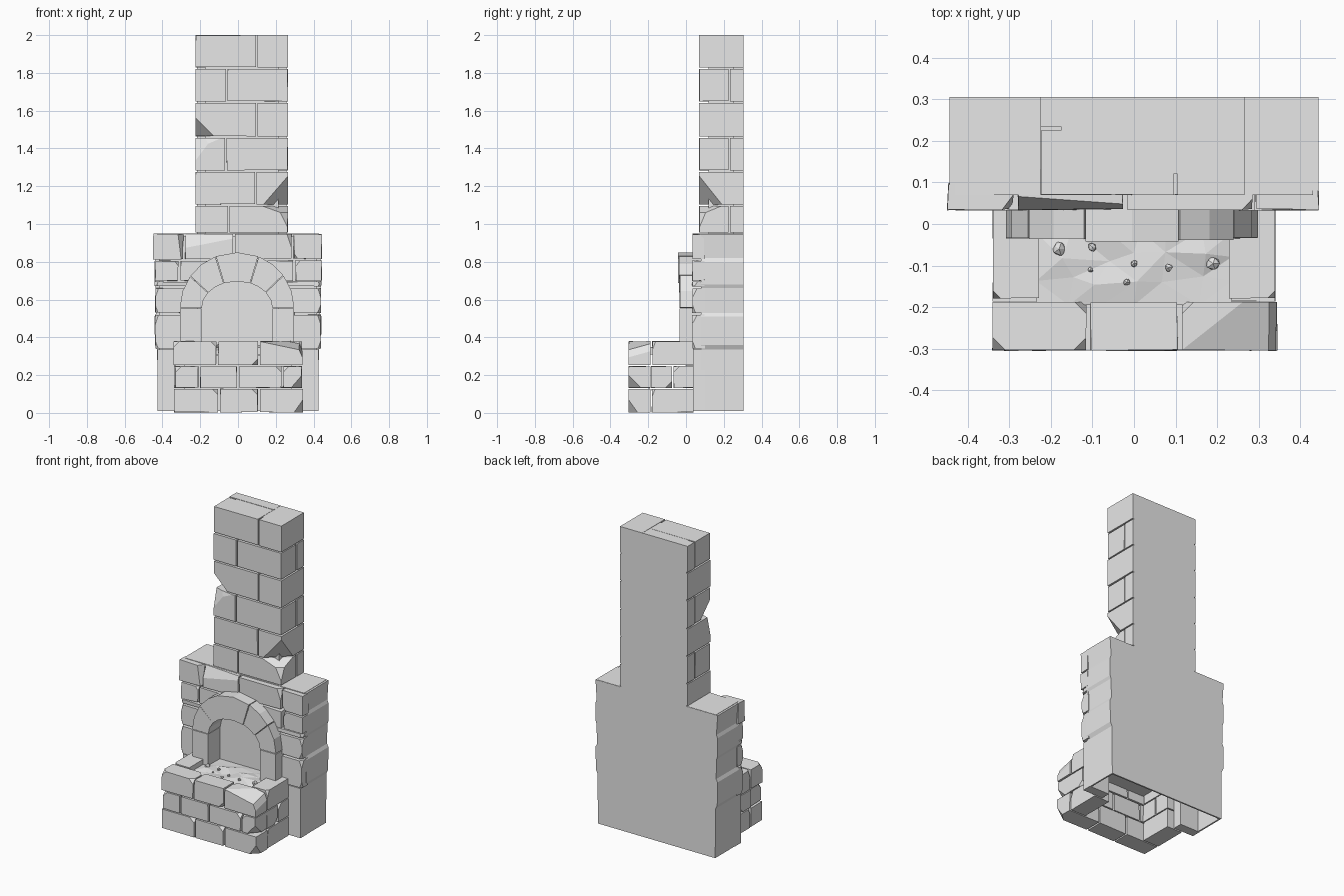
import bpy, bmesh, math, random
from mathutils import Vector

random.seed(4)
if "Cube" in bpy.data.objects:
    bpy.data.objects.remove(bpy.data.objects["Cube"])

stone = bpy.data.materials.new("grey_stone")
stone.use_nodes = True
GREY = (0.8, 0.8, 0.8, 1)
stone.diffuse_color = GREY
stone.node_tree.nodes["Principled BSDF"].inputs["Base Color"].default_value = GREY
GAP = 0.004


def finish(name, bm):
    bmesh.ops.recalc_face_normals(bm, faces=bm.faces)
    mesh = bpy.data.meshes.new(name)
    bm.to_mesh(mesh)
    bm.free()
    mesh.materials.append(stone)
    obj = bpy.data.objects.new(name, mesh)
    bpy.context.collection.objects.link(obj)


def brick(target, xs, ys, zs, chips=(), wobble=0.0):
    """Box between ranges; each chip is (corner signs, cut lengths)."""
    bm = bmesh.new()
    bmesh.ops.create_cube(bm, size=1)
    lo, hi = Vector((xs[0], ys[0], zs[0])), Vector((xs[1], ys[1], zs[1]))
    for v in bm.verts:
        for i in range(3):
            side = 1 if v.co[i] > 0 else -1
            v.co[i] = (hi if side > 0 else lo)[i] - side * random.uniform(0, wobble)
    for signs, cut in chips:
        corner = Vector([hi[i] if signs[i] > 0 else lo[i] for i in range(3)])
        normal = Vector([signs[i] / cut[i] for i in range(3)])
        point = corner - Vector((signs[0] * cut[0], 0, 0))
        bmesh.ops.bisect_plane(bm, geom=bm.verts[:] + bm.edges[:] + bm.faces[:],
                               plane_co=point, plane_no=normal, clear_outer=True)
        rim = [e for e in bm.edges if e.is_boundary]
        if rim:
            bmesh.ops.holes_fill(bm, edges=rim)
    mesh = bpy.data.meshes.new("temp")
    bm.to_mesh(mesh)
    bm.free()
    target.from_mesh(mesh)
    bpy.data.meshes.remove(mesh)


def prism(target, outline, y0, y1):
    """Extrude an x-z outline along y."""
    front = [target.verts.new((x, y0, z)) for x, z in outline]
    back = [target.verts.new((x, y1, z)) for x, z in outline]
    target.faces.new(front)
    target.faces.new(back[::-1])
    for i in range(len(outline)):
        j = (i + 1) % len(outline)
        target.faces.new((front[i], back[i], back[j], front[j]))


def course(target, joints, ys, zs, chips={}, wobble=0.003):
    """Row of bricks split at the given x positions."""
    for i, (a, b) in enumerate(zip(joints, joints[1:])):
        left = a + (GAP if i else 0)
        right = b - (GAP if i < len(joints) - 2 else 0)
        brick(target, (left, right), ys, (zs[0] + GAP / 2, zs[1] - GAP / 2),
              chips.get(i, ()), wobble)


# Chimney: staggered courses around a recessed core
LEFT, RIGHT, BACK = -0.225, 0.265, 0.305
levels = [0.95, 1.10, 1.28, 1.46, 1.645, 1.825, 2.0]
splits = [-0.05, 0.095, -0.065, 0.10, -0.06, 0.10]
chimney_chips = {
    (0, 1): [((1, -1, 1), (0.14, 0.12, 0.05)), ((1, -1, 1), (0.06, 0.05, 0.12))],
    (1, 1): [((1, -1, -1), (0.13, 0.12, 0.15))],
    (2, 0): [((-1, -1, 1), (0.09, 0.03, 0.12)), ((-1, -1, 1), (0.14, 0.02, 0.06))],
    (3, 0): [((-1, -1, -1), (0.10, 0.10, 0.10))],
}
bm = bmesh.new()
for row, split in enumerate(splits):
    zs = (levels[row] + GAP, levels[row + 1] - (GAP if row < 5 else 0))
    for side, (a, b) in enumerate([(LEFT, split - GAP), (split + GAP, RIGHT)]):
        chips = chimney_chips.get((row, side), ())
        if row % 2 != side:
            brick(bm, (a, b), (0.07, 0.226), zs, chips, 0.002)
            brick(bm, (a, b), (0.234, BACK), zs)
        else:
            brick(bm, (a, b), (0.07, BACK), zs, chips)
finish("chimney_bricks", bm)

bm = bmesh.new()
brick(bm, (LEFT + 0.05, RIGHT - 0.05), (0.12, BACK), (0.94, 1.998))
brick(bm, (LEFT + 0.008, RIGHT - 0.008), (0.25, BACK), (0.94, 1.999))
finish("chimney_core", bm)

# Body shell: rippled sides, back, top and fire wall, open underneath
profile = [(0.425, 0.01), (0.428, 0.335), (0.44, 0.36), (0.442, 0.51),
           (0.432, 0.53), (0.435, 0.66), (0.442, 0.68), (0.442, 0.80),
           (0.434, 0.82), (0.443, 0.948)]
bm = bmesh.new()
for s in (-1, 1):
    prism(bm, [(s * x, z) for x, z in profile] + [(s * 0.415, 0.948), (s * 0.415, 0.01)],
          0.08, BACK)
finish("body_sides", bm)

bm = bmesh.new()
brick(bm, (-0.42, 0.42), (0.295, BACK), (0.01, 0.948))
brick(bm, (-0.43, 0.43), (0.07, 0.304), (0.93, 0.95))
brick(bm, (-0.42, 0.42), (0.09, 0.11), (0.30, 0.94))
finish("body_back_top_and_fire_wall", bm)

# Front facing stones, leaving the fire opening free
bm = bmesh.new()
depth = (0.032, 0.10)
small = (0.03, 0.03, 0.04)
course(bm, [-0.45, -0.285, -0.02, 0.29, 0.445], depth, (0.81, 0.952),
       {0: [((1, -1, 1), (0.03, 0.04, 0.3))], 1: [((-1, -1, 1), (0.5, 0.035, 0.08))],
        2: [((1, -1, 1), (0.03, 0.03, 0.1))], 3: [((-1, -1, -1), small)]}, 0.006)
course(bm, [-0.44, -0.31, -0.14, 0.15, 0.30, 0.448], depth, (0.695, 0.81),
       {0: [((1, -1, 1), small)], 4: [((-1, -1, 1), small)]}, 0.006)
for s in (-1, 1):
    for width, inner, z0, z1 in [(0.443, 0.25, 0.665, 0.70), (0.44, 0.21, 0.525, 0.665),
                                 (0.44, 0.20, 0.335, 0.525)]:
        xs = sorted((s * width, s * inner))
        brick(bm, xs, depth, (z0 + GAP, z1 - GAP),
              [((s, -1, 1), (0.02, 0.03, 0.06)), ((s, -1, -1), (0.02, 0.02, 0.05))], 0.004)
    brick(bm, sorted((s * 0.427, s * 0.28)), (0.038, 0.10), (0.01, 0.335))
finish("front_stones", bm)

# Arch: two jambs and five wedge stones
CX, SPRING = -0.005, 0.555


def arch_point(degrees, outer):
    a = math.radians(degrees)
    rx, rz = (0.303, 0.295) if outer else (0.187, 0.142)
    return (CX + rx * math.cos(a), SPRING + rz * math.sin(a))


bm = bmesh.new()
cuts = [0, 36, 68, 112, 145, 180]
fronts = [-0.033, -0.038, -0.042, -0.036, -0.034]
for a, b, y in zip(cuts, cuts[1:], fronts):
    a, b = a + 0.4, b - 0.4
    steps = [a, (a + b) / 2, b]
    prism(bm, [arch_point(t, True) for t in steps]
          + [arch_point(t, False) for t in reversed(steps)], y, 0.09)
for s in (-1, 1):
    brick(bm, sorted((CX + s * 0.187, CX + s * 0.303)), (-0.035, 0.09),
          (0.34, SPRING - 0.002), (), 0.002)
finish("arch_stones", bm)

# Hearth: three courses forming a U
bm = bmesh.new()
rows = [(0.0, 0.13, [-0.34, -0.10, 0.11, 0.345], -0.19),
        (0.13, 0.25, [-0.333, -0.205, 0.0, 0.235, 0.34], -0.07),
        (0.25, 0.382, [-0.342, -0.11, 0.11, 0.343], -0.187)]
nick = (0.035, 0.035, 0.035)
hearth_chips = [
    {0: [((1, -1, 1), nick)], 1: [((1, -1, 1), nick)], 2: [((1, -1, -1), (0.05, 0.05, 0.07))]},
    {0: [((-1, -1, 1), nick)], 2: [((1, -1, 1), nick)],
     3: [((1, -1, -1), (0.06, 0.07, 0.07)), ((-1, -1, 1), nick)]},
    {0: [((1, -1, 1), nick), ((-1, -1, 1), nick), ((1, 1, 1), (0.03, 0.03, 0.06))],
     1: [((1, -1, -1), nick)],
     2: [((1, -1, 1), (0.24, 0.18, 0.05)), ((1, -1, 1), (0.04, 0.3, 0.09)),
         ((-1, 1, 1), (0.03, 0.03, 0.06))]},
]
for (z0, z1, joints, side_joint), chips in zip(rows, hearth_chips):
    course(bm, joints, (-0.305, -0.187), (z0, z1), chips)
    for s in (-1, 1):
        xs = sorted((s * 0.34, s * 0.227))
        zs = (z0 + GAP / 2, z1 - GAP / 2)
        if side_joint > -0.1:
            brick(bm, xs, (-0.187, side_joint - GAP), zs, [((s, 1, -1), nick)], 0.002)
            brick(bm, xs, (side_joint + GAP, 0.04), zs, [((s, -1, 1), nick)], 0.002)
        else:
            brick(bm, xs, (side_joint + 2 * GAP, 0.04), zs, [((s, -1, 1), (0.02, 0.02, 0.05))], 0.002)
finish("hearth_bricks", bm)

# Ash bed with uneven top
bm = bmesh.new()
bmesh.ops.create_grid(bm, x_segments=6, y_segments=5, size=0.5)
for v in bm.verts:
    edge = max(abs(v.co.x), abs(v.co.y)) > 0.49
    v.co.x = v.co.x * 0.47 + (0 if edge else random.uniform(-0.02, 0.02))
    v.co.y = v.co.y * 0.29 - 0.05 + (0 if edge else random.uniform(-0.012, 0.012))
    v.co.z = 0.345 + (0 if edge else random.uniform(-0.006, 0.018))
bmesh.ops.triangulate(bm, faces=bm.faces)
top = bmesh.ops.extrude_face_region(bm, geom=bm.faces[:])["geom"]
for v in top:
    if isinstance(v, bmesh.types.BMVert):
        v.co.z = 0.31
finish("ash_bed", bm)

# Embers scattered on the ash
bm = bmesh.new()
for x, y, r in [(-0.18, -0.06, 0.017), (-0.10, -0.055, 0.011), (-0.105, -0.11, 0.007),
                (0, -0.095, 0.009), (-0.017, -0.14, 0.009), (0.083, -0.105, 0.01),
                (0.19, -0.095, 0.017)]:
    made = bmesh.ops.create_icosphere(bm, subdivisions=1, radius=r)["verts"]
    for v in made:
        v.co = v.co * random.uniform(0.8, 1.15) + Vector((x, y, 0.358))
finish("embers", bm)
